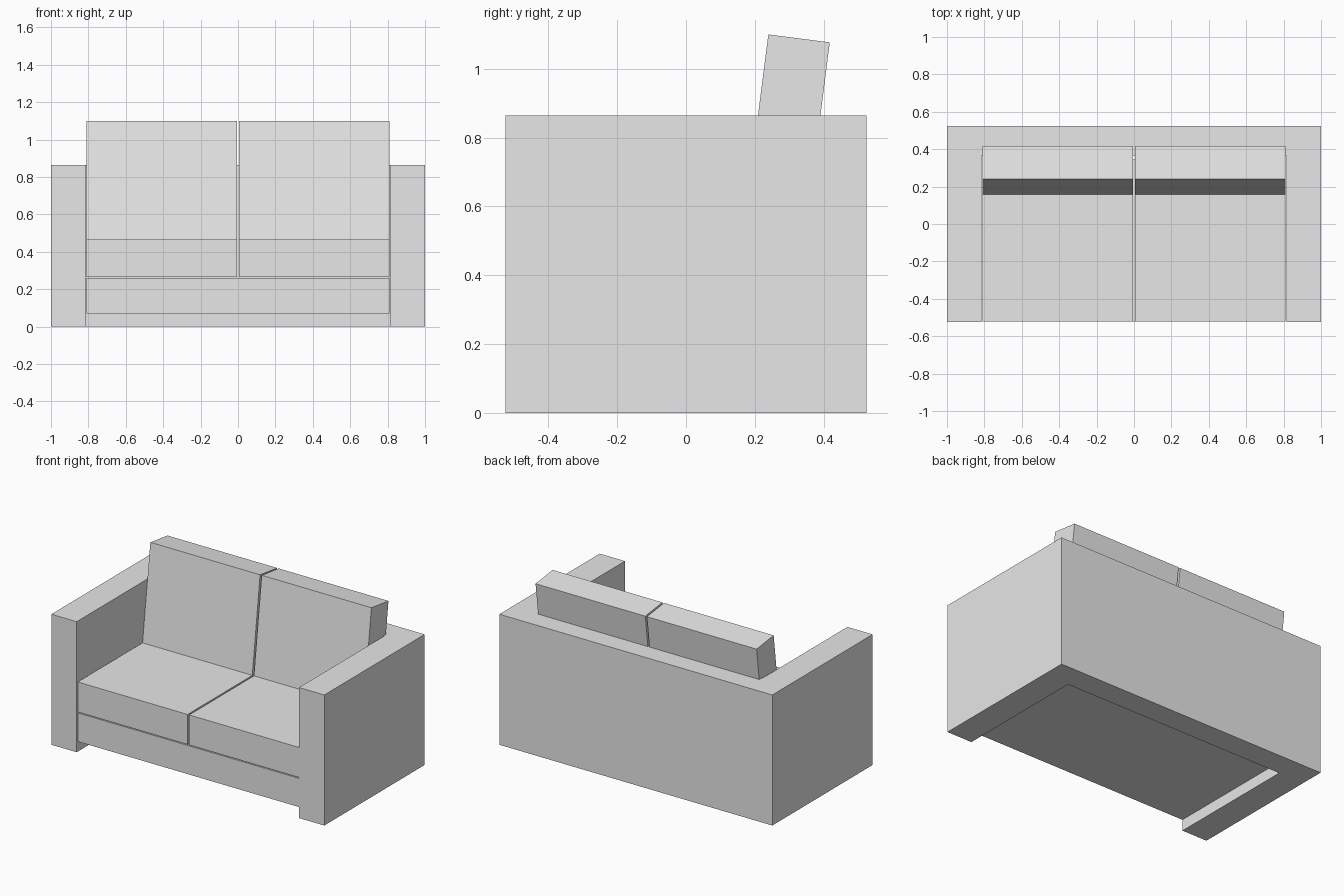
import bpy
import bmesh
from math import radians
from mathutils import Matrix

default_cube = bpy.data.objects.get("Cube")
if default_cube:
    bpy.data.objects.remove(default_cube, do_unlink=True)

GREY = (0.8, 0.8, 0.8, 1.0)
fabric = bpy.data.materials.new("grey fabric")
fabric.use_nodes = True
fabric.diffuse_color = GREY
fabric.node_tree.nodes["Principled BSDF"].inputs["Base Color"].default_value = GREY


def add_object(name, bm):
    bmesh.ops.recalc_face_normals(bm, faces=bm.faces)
    mesh = bpy.data.meshes.new(name)
    bm.to_mesh(mesh)
    bm.free()
    mesh.materials.append(fabric)
    obj = bpy.data.objects.new(name, mesh)
    bpy.context.collection.objects.link(obj)
    return obj


def extrude_outline(name, outline, height):
    bm = bmesh.new()
    face = bm.faces.new([bm.verts.new((x, y, 0)) for x, y in outline])
    top = bmesh.ops.extrude_face_region(bm, geom=[face])["geom"]
    verts = [v for v in top if isinstance(v, bmesh.types.BMVert)]
    bmesh.ops.translate(bm, verts=verts, vec=(0, 0, height))
    return add_object(name, bm)


def add_box(name, low, high):
    size = [b - a for a, b in zip(low, high)]
    middle = [(a + b) / 2 for a, b in zip(low, high)]
    bm = bmesh.new()
    bmesh.ops.create_cube(bm, size=1, matrix=Matrix.Translation(middle) @ Matrix.Diagonal((*size, 1)))
    return add_object(name, bm)


# Arms and back in one U-shaped frame
HALF, DEPTH = 1.0, 0.525
INNER, BACK = 0.815, 0.365
right_half = [(-INNER, BACK), (-INNER, -DEPTH), (-HALF, -DEPTH), (-HALF, DEPTH)]
left_half = [(-x, y) for x, y in reversed(right_half)]
extrude_outline("arm_and_back_frame", right_half + left_half, 0.865)

# Seat base between the arms, raised off the floor
add_box("seat_base", (-0.81, -0.52, 0.07), (0.81, 0.345, 0.26))

# Two seat cushions and two leaning back cushions
GAP, END = 0.006, 0.81
for side, x0, x1 in (("right", -END, -GAP), ("left", GAP, END)):
    add_box(side + "_seat_cushion", (x0, -0.52, 0.266), (x1, 0.345, 0.465))
    cushion = add_box(side + "_back_cushion", (x0, 0, 0), (x1, 0.18, 0.64))
    cushion.location = (0, 0.158, 0.465)
    cushion.rotation_euler.x = radians(-7.3)
